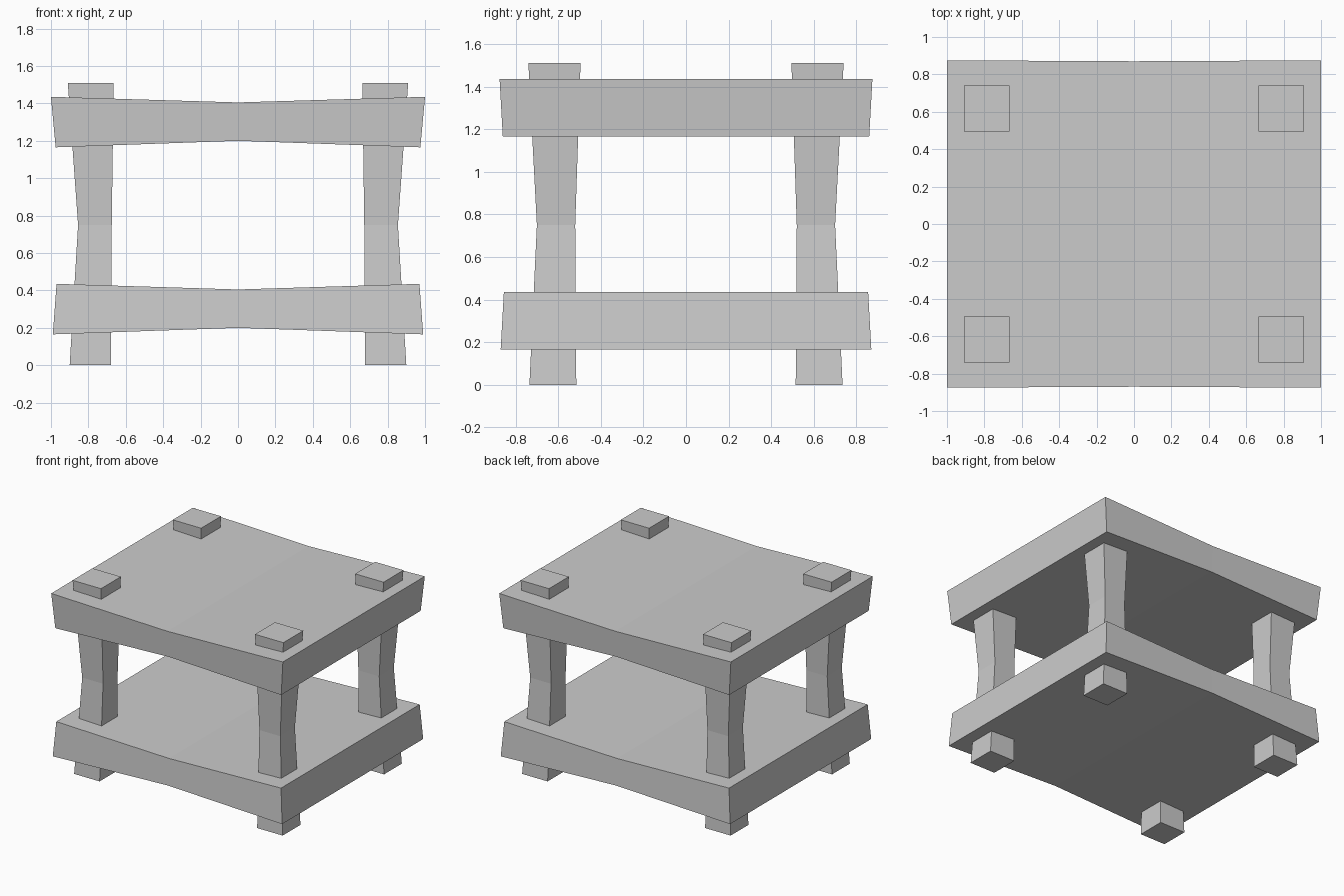
import bpy
import bmesh

cube = bpy.data.objects.get("Cube")
if cube:
    bpy.data.objects.remove(cube, do_unlink=True)

COLOUR = (0.6, 0.6, 0.6, 1.0)
grey = bpy.data.materials.new("plain_grey")
grey.use_nodes = True
grey.diffuse_color = COLOUR
grey.node_tree.nodes["Principled BSDF"].inputs["Base Color"].default_value = COLOUR


def loft(name, rings):
    """Skin a closed, flat-shaded solid through four-cornered rings."""
    bm = bmesh.new()
    loops = [[bm.verts.new(p) for p in ring] for ring in rings]
    for a, b in zip(loops, loops[1:]):
        for i in range(4):
            j = (i + 1) % 4
            bm.faces.new((a[i], a[j], b[j], b[i]))
    bm.faces.new(loops[0])
    bm.faces.new(loops[-1])
    bmesh.ops.recalc_face_normals(bm, faces=bm.faces)
    mesh = bpy.data.meshes.new(name)
    bm.to_mesh(mesh)
    bm.free()
    mesh.materials.append(grey)
    obj = bpy.data.objects.new(name, mesh)
    bpy.context.collection.objects.link(obj)


def board(name, z, top_x, top_y, low_x, low_y):
    """Slab that is thinner across its middle and tapers at the rim."""
    rings = []
    for side, top, low, trim in ((-1, 0.135, -0.135, 0), (0, 0.105, -0.1, 0.005), (1, 0.135, -0.135, 0)):
        ty, ly = top_y - trim, low_y - trim
        rings.append([(side * low_x, -ly, z + low), (side * low_x, ly, z + low),
                      (side * top_x, ty, z + top), (side * top_x, -ty, z + top)])
    loft(name, rings)


# Two sagging boards
board("top_board", 1.3, 1.0, 0.875, 0.975, 0.86)
board("lower_board", 0.3, 0.97, 0.855, 0.99, 0.87)

# Four posts, narrowed at mid height: z, inner x, outer x, inner y, outer y
POST = [(0, 0.68, 0.9, 0.515, 0.735),
        (0.75, 0.675, 0.855, 0.52, 0.7),
        (1.51, 0.665, 0.91, 0.495, 0.74)]
for sx, x_name in ((-1, "right"), (1, "left")):
    for sy, y_name in ((-1, "front"), (1, "back")):
        loft(f"{y_name}_{x_name}_post",
             [[(sx * x0, sy * y0, z), (sx * x1, sy * y0, z),
               (sx * x1, sy * y1, z), (sx * x0, sy * y1, z)]
              for z, x0, x1, y0, y1 in POST])
